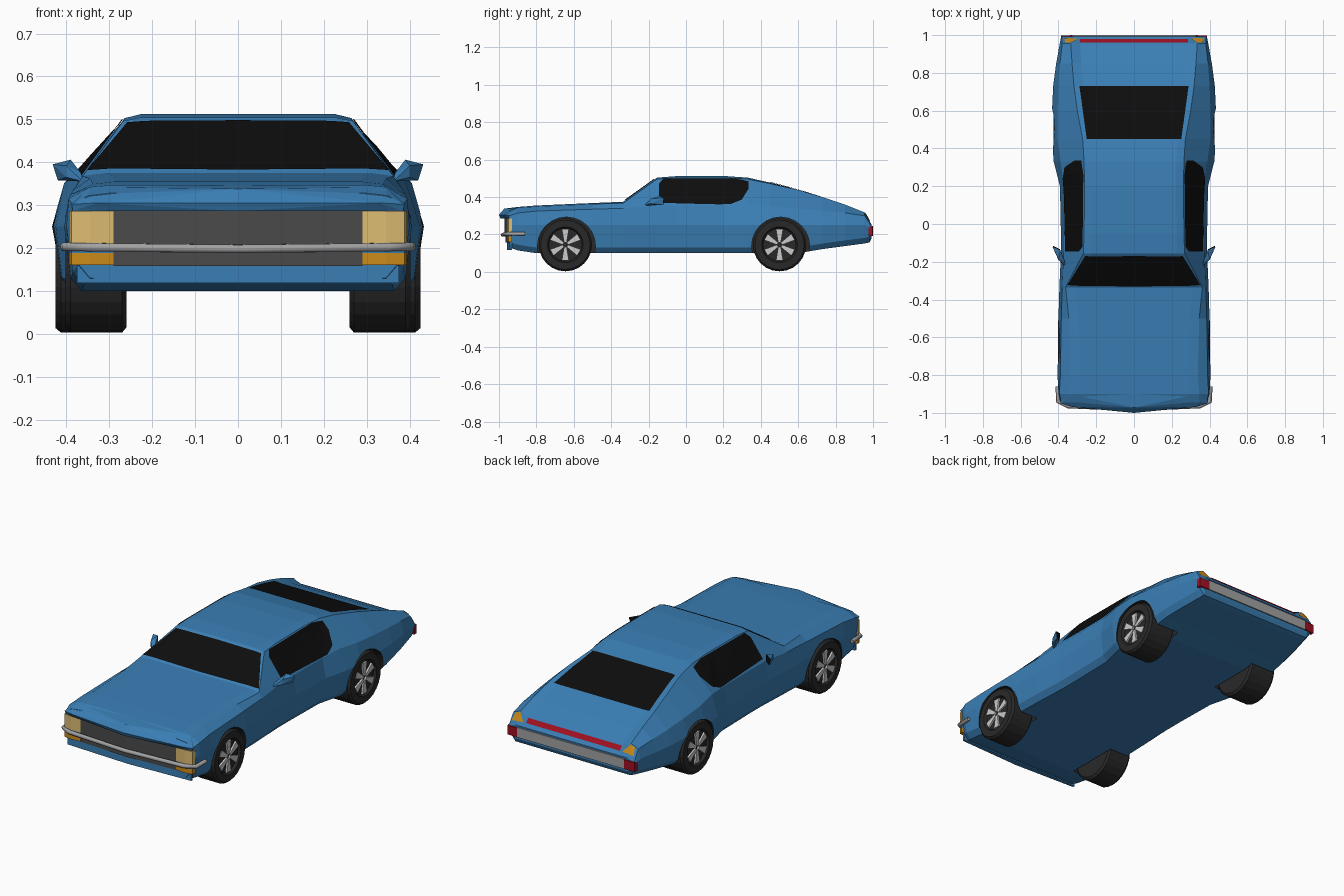
import bpy, bmesh, math
from mathutils import Vector
from mathutils.bvhtree import BVHTree

if "Cube" in bpy.data.objects:
    bpy.data.objects.remove(bpy.data.objects["Cube"])


def material(name, rgb):
    m = bpy.data.materials.new(name)
    m.diffuse_color = (*rgb, 1)
    m.use_nodes = True
    m.node_tree.nodes["Principled BSDF"].inputs["Base Color"].default_value = m.diffuse_color
    return m


BLUE = material("blue_paint", (0.042, 0.21, 0.46))
BLACK = material("dark_glass", (0.004, 0.004, 0.004))
RUBBER = material("rubber", (0.022, 0.022, 0.022))
GRILLE = material("grille_grey", (0.07, 0.07, 0.07))
CHROME = material("chrome", (0.36, 0.36, 0.36))
SILVER = material("silver", (0.55, 0.55, 0.55))
LAMP = material("lamp_yellow", (0.72, 0.5, 0.17))
AMBER = material("amber", (0.6, 0.26, 0.01))
RED = material("red_lamp", (0.35, 0.005, 0.015))


def finish(name, bm, mat):
    bmesh.ops.recalc_face_normals(bm, faces=bm.faces)
    me = bpy.data.meshes.new(name)
    bm.to_mesh(me)
    bm.free()
    me.materials.append(mat)
    ob = bpy.data.objects.new(name, me)
    bpy.context.collection.objects.link(ob)
    return ob


def add_hull(bm, pts):
    bmesh.ops.convex_hull(bm, input=[bm.verts.new(p) for p in pts])


def hull(name, pts, mat):
    bm = bmesh.new()
    add_hull(bm, pts)
    return finish(name, bm, mat)


def prism(name, plan, z0, z1, mat):
    return hull(name, [(x, y, z) for x, y in plan for z in (z0, z1)], mat)


# Body shell: y, floor z, widest x, shoulder x/z, roof edge x/z, centre z
FRONT = [
    (-.945, .130, .385, .385, .300, .350, .322, .328),
    (-.90, .115, .400, .395, .315, .345, .342, .347),
    (-.80, .100, .405, .390, .325, .338, .349, .355),
    (-.50, .100, .400, .385, .335, .345, .362, .368),
    (-.335, .100, .395, .380, .340, .362, .368, .375),
    (-.155, .100, .387, .372, .355, .268, .496, .504),
    (-.05, .100, .387, .370, .355, .264, .503, .512),
    (.20, .100, .392, .372, .355, .262, .503, .513)]
REAR = [
    (.33, .100, .425, .388, .362, .264, .496, .504),
    (.45, .100, .434, .405, .352, .272, .472, .477),
    (.60, .100, .434, .405, .338, .300, .438, .435),
    (.73, .122, .428, .400, .326, .318, .400, .393),
    (.85, .138, .412, .392, .315, .328, .360, .347),
    (.955, .152, .393, .380, .300, .335, .318, .298),
    (.982, .158, .388, .380, .260, .340, .268, .266),
    (.993, .180, .386, .380, .240, .340, .254, .254)]


def section(y, zb, wm, ws, zs, wr, zr, zc):
    half = [(wm - .04, zb), (wm - .015, zb + .03), (wm, min(.25, zs - .02)),
            (ws, zs), (wr, zr), (wr * .85, zc)]
    return [(x, y, z) for x, z in half] + [(-x, y, z) for x, z in reversed(half)]


bm = bmesh.new()
rings = [[bm.verts.new(p) for p in section(*s)] for s in FRONT + REAR]
for a, b in zip(rings, rings[1:]):
    for i in range(len(a)):
        j = (i + 1) % len(a)
        bm.faces.new((a[i], a[j], b[j], b[i]))
bm.faces.new(rings[0])
bm.faces.new(rings[-1])
bmesh.ops.recalc_face_normals(bm, faces=bm.faces)
surface = BVHTree.FromBMesh(bm)
body = finish("body", bm, BLUE)


def panel(name, low, high, mat, cols=6, rows=6, lift=.004):
    """Thin sheet between two edge lines, laid onto the body surface."""
    def spread(line):
        out = [Vector(line[0])]
        for p, q in zip(line, line[1:]):
            out += [Vector(p).lerp(Vector(q), k / cols) for k in range(1, cols + 1)]
        return out
    bm = bmesh.new()
    grid = []
    for p, q in zip(spread(low), spread(high)):
        col = []
        for r in range(rows + 1):
            loc, nor, _, _ = surface.find_nearest(p.lerp(q, r / rows))
            col.append(bm.verts.new(loc + nor * lift))
        grid.append(col)
    for a, b in zip(grid, grid[1:]):
        for r in range(rows):
            bm.faces.new((a[r], b[r], b[r + 1], a[r + 1]))
    return finish(name, bm, mat)


# Glass
panel("windscreen", [(-.352, -.322, .38), (0, -.33, .382), (.352, -.322, .38)],
      [(-.258, -.168, .49), (0, -.168, .495), (.258, -.168, .49)], BLACK)
panel("rear_window", [(-.29, .73, .395), (.29, .73, .395)],
      [(-.25, .45, .477), (.25, .45, .477)], BLACK, cols=14)
for s, side in ((1, "right"), (-1, "left")):
    def on_side(pts):
        return [(s * (.372 - (z - .355) * .72), y, z) for y, z in pts]
    panel(side + "_side_window",
          on_side([(-.145, .368), (.24, .357), (.30, .378), (.335, .44)]),
          on_side([(-.145, .47), (-.12, .497), (.26, .5), (.335, .485)]), BLACK)

# Nose: hood lip, grille, lower intake and valance follow a shallow V
hull("hood_lip", [(s * x, y, z) for s in (1, -1) for x, y, z in (
    (0, -.992, .286), (0, -1.0, .305), (0, -.972, .338), (.33, -.955, .286),
    (.33, -.968, .305), (.385, -.945, .286), (.388, -.95, .302),
    (.345, -.94, .325), (.345, -.90, .342), (.388, -.91, .30), (0, -.90, .347))], BLUE)


def vee(w, edge, tip):
    return [(-w, edge), (0, tip), (w, edge), (w, -.93), (-w, -.93)]


prism("grille", vee(.29, -.952, -.97), .19, .287, GRILLE)
prism("lower_grille", vee(.29, -.95, -.964), .158, .192, GRILLE)
prism("front_valance", vee(.375, -.942, -.958), .118, .159, BLUE)
for s, side in ((1, "right"), (-1, "left")):
    corner = [(s * .29, -.953), (s * .345, -.957), (s * .388, -.95),
              (s * .394, -.93), (s * .29, -.93)]
    prism(side + "_headlight", corner, .21, .286, LAMP)
    prism(side + "_front_panel", corner, .188, .211, BLUE)
    prism(side + "_front_indicator", corner, .16, .189, AMBER)

# Front bumper bar
curve = bpy.data.curves.new("front_bumper", "CURVE")
curve.dimensions = "3D"
curve.bevel_depth, curve.bevel_resolution, curve.use_fill_caps = .011, 1, True
path = [(-.405, -.86, .203), (-.402, -.94, .203), (-.35, -.965, .202), (0, -.98, .198),
        (.35, -.965, .202), (.402, -.94, .203), (.405, -.86, .203)]
spline = curve.splines.new("POLY")
spline.points.add(len(path) - 1)
for pt, co in zip(spline.points, path):
    pt.co = (*co, 1)
curve.materials.append(CHROME)
bpy.context.collection.objects.link(bpy.data.objects.new("front_bumper", curve))

# Tail: chrome band, lamps and red strip
prism("rear_bumper", [(-.325, .98), (.325, .98), (.325, 1.0), (-.325, 1.0)], .192, .246, CHROME)
panel("rear_light_strip", [(-.285, .978, .272), (.285, .978, .272)],
      [(-.285, .96, .294), (.285, .96, .294)], RED, cols=10, rows=1)
for s, side in ((1, "right"), (-1, "left")):
    prism(side + "_tail_lamp", [(s * .325, .98), (s * .388, .975), (s * .386, .997),
                                (s * .325, 1.0)], .192, .242, RED)
    panel(side + "_rear_indicator", [(s * .30, .978, .272), (s * .37, .978, .265)],
          [(s * .335, .958, .314), (s * .362, .958, .305)], AMBER, rows=2)

# Door mirrors with dark rear glass
for s, side in ((1, "right"), (-1, "left")):
    face = [(s * .385, -.15, .362), (s * .42, -.125, .358), (s * .432, -.12, .395),
            (s * .39, -.14, .406)]
    hull(side + "_mirror", face + [(s * .362, -.225, .355), (s * .366, -.20, .375),
                                   (s * .40, -.19, .365), (s * .40, -.185, .392)], BLUE)
    centre = sum((Vector(p) for p in face), Vector()) / 4
    glass = [centre.lerp(Vector(p), .85) for p in face]
    hull(side + "_mirror_glass", glass + [p + Vector((0, .006, 0)) for p in glass], BLACK)

# Wheels, with arches cut from the body
N = 24


def ring(x, r, y, z):
    return [(x, y + r * math.cos(2 * math.pi * k / N), z + r * math.sin(2 * math.pi * k / N))
            for k in range(N)]


def wheel(name, s, y, x0, x1):
    z = .145
    cutter = hull(name + "_arch_cutter",
                  ring(s * (x0 - .01), .155, y + .006, .138) + ring(s * .5, .155, y + .006, .138), RUBBER)
    cutter.hide_render = True
    cutter.display_type = "WIRE"
    mod = body.modifiers.new(name + "_arch", "BOOLEAN")
    mod.operation, mod.solver, mod.object = "DIFFERENCE", "EXACT", cutter
    mod.material_mode = "TRANSFER"
    bm = bmesh.new()
    profile = [(x0, .13), (x0 + .01, .142), (x1 - .012, .142), (x1, .132),
               (x1, .096), (x1 - .014, .088)]
    loops = [[bm.verts.new(p) for p in ring(s * x, r, y, z)] for x, r in profile]
    for a, b in zip(loops, loops[1:]):
        for k in range(N):
            bm.faces.new((a[k], a[(k + 1) % N], b[(k + 1) % N], b[k]))
    bm.faces.new(loops[0])
    bm.faces.new(loops[-1])
    finish(name + "_tyre", bm, RUBBER)
    bm = bmesh.new()
    for k in range(6):
        t = k * math.pi / 3 + math.pi / 6
        u, v = (math.cos(t), math.sin(t)), (-math.sin(t), math.cos(t))
        add_hull(bm, [(s * x, y + r * u[0] + w * v[0], z + r * u[1] + w * v[1])
                      for x in (x1 - .016, x1 - .004)
                      for r, h in ((.012, .007), (.05, .013), (.084, .019)) for w in (h, -h)])
    finish(name + "_spokes", bm, SILVER)


for s, side in ((1, "right"), (-1, "left")):
    wheel("front_" + side, s, -.645, .26, .402)
    wheel("rear_" + side, s, .50, .262, .425)
